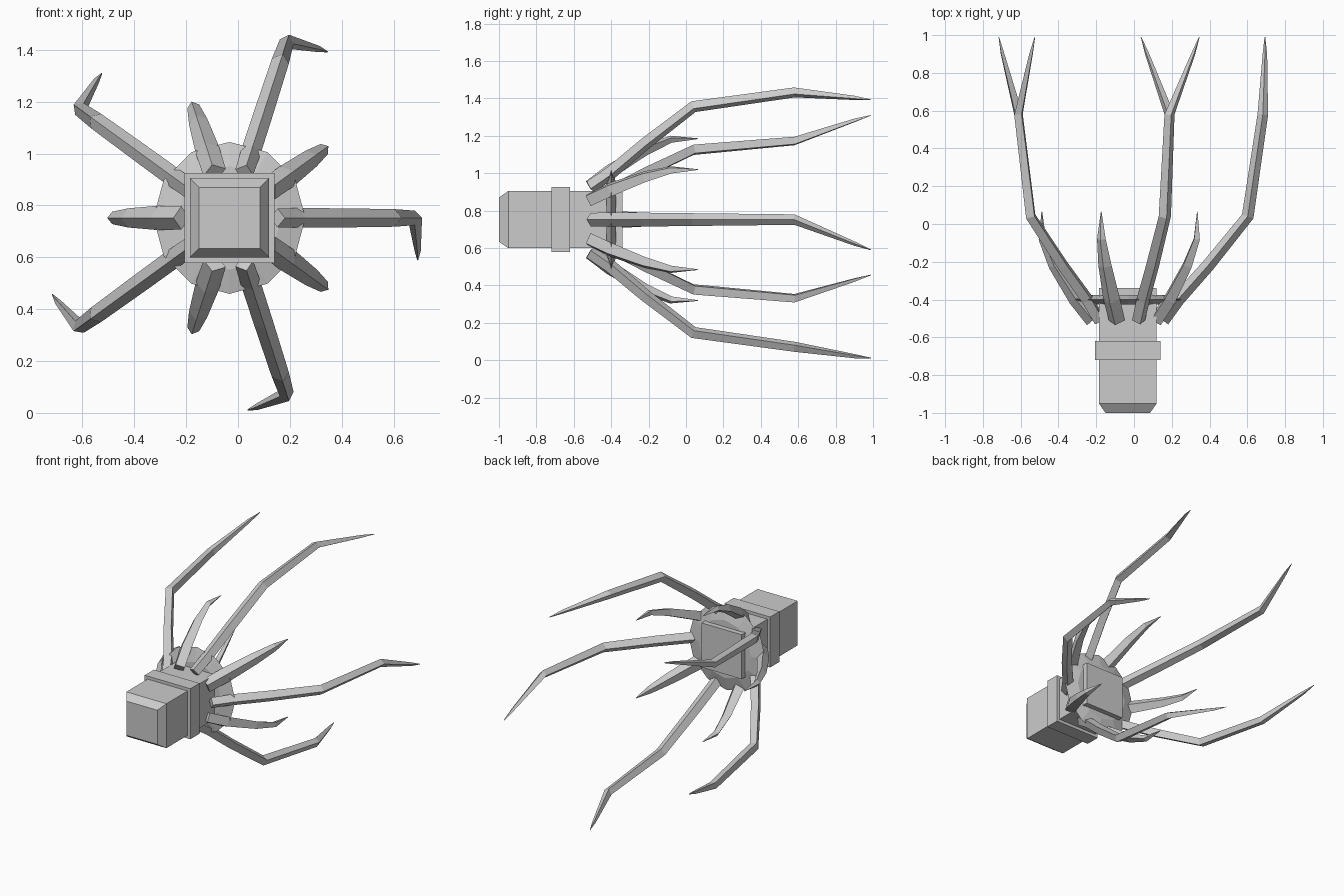
import bpy
import bmesh
from math import radians, cos, sin
from mathutils import Vector

cube = bpy.data.objects.get("Cube")
if cube:
    bpy.data.objects.remove(cube, do_unlink=True)

CENTRE = Vector((-0.033, 0, 0.752))

grey = bpy.data.materials.new("plain_grey")
grey.use_nodes = True
grey.diffuse_color = (0.6, 0.6, 0.6, 1)
grey.node_tree.nodes["Principled BSDF"].inputs["Base Color"].default_value = (0.6, 0.6, 0.6, 1)


def loft(name, rings):
    """Skin a list of equal-sized rings and cap both ends."""
    bm = bmesh.new()
    loops = [[bm.verts.new(p) for p in ring] for ring in rings]
    n = len(loops[0])
    for a, b in zip(loops, loops[1:]):
        for i in range(n):
            j = (i + 1) % n
            bm.faces.new((a[i], a[j], b[j], b[i]))
    bm.faces.new(loops[0])
    bm.faces.new(loops[-1])
    bmesh.ops.recalc_face_normals(bm, faces=bm.faces)
    mesh = bpy.data.meshes.new(name)
    bm.to_mesh(mesh)
    bm.free()
    mesh.materials.append(grey)
    obj = bpy.data.objects.new(name, mesh)
    bpy.context.collection.objects.link(obj)
    return obj


def ring(y, radius, sides, turn=0):
    angles = [radians(turn + 360 * i / sides) for i in range(sides)]
    return [CENTRE + Vector((radius * cos(a), y, radius * sin(a))) for a in angles]


def square(y, half):
    return ring(y, half * 2 ** 0.5, 4, 45)


def limb(name, angle, path):
    """Diamond-section limb; path rows are radius, y, sideways, half width, half depth."""
    a = radians(angle)
    out = Vector((cos(a), 0, sin(a)))
    side = Vector((sin(a), 0, -cos(a)))
    back = Vector((0, 1, 0))
    rings = []
    for i, (r, y, s, w, d) in enumerate(path):
        p, q = path[max(i - 1, 0)], path[min(i + 1, len(path) - 1)]
        along = Vector((q[0] - p[0], q[1] - p[1])).normalized()
        ridge = out * along.y - back * along.x
        c = CENTRE + out * r + back * y + side * s
        rings.append([c + ridge * d, c + side * w, c - ridge * d, c - side * w])
    loft(name, rings)


# Square body with bevelled front, and its collar
loft("body", [square(-1, 0.118), square(-0.95, 0.153), square(-0.34, 0.153)])
loft("collar", [square(-0.72, 0.174), square(-0.62, 0.174)])

# Thin lens-shaped disc
loft("disc", [ring(-0.425, 0.2, 12), ring(-0.4, 0.293, 12), ring(-0.375, 0.2, 12)])

LONG = [(0.185, -0.51, 0, 0.036, 0.036), (0.265, -0.4, 0, 0.038, 0.036),
        (0.425, -0.22, 0, 0.037, 0.034), (0.635, 0.04, 0, 0.034, 0.032),
        (0.715, 0.58, 0, 0.028, 0.028), (0.726, 0.9, 0.128, 0.012, 0.012),
        (0.726, 0.99, 0.162, 0.002, 0.002)]
CLAW = [(0.185, -0.51, 0, 0.045, 0.04), (0.275, -0.4, 0, 0.047, 0.038),
        (0.39, -0.22, 0, 0.037, 0.03), (0.452, -0.08, 0, 0.024, 0.02),
        (0.455, 0.065, 0, 0.002, 0.002)]

# Five long arms alternating with five short claws
for i in range(5):
    limb(f"long_arm_{i + 1}", 72 * i, LONG)
    limb(f"short_claw_{i + 1}", 72 * i + 36, CLAW)
